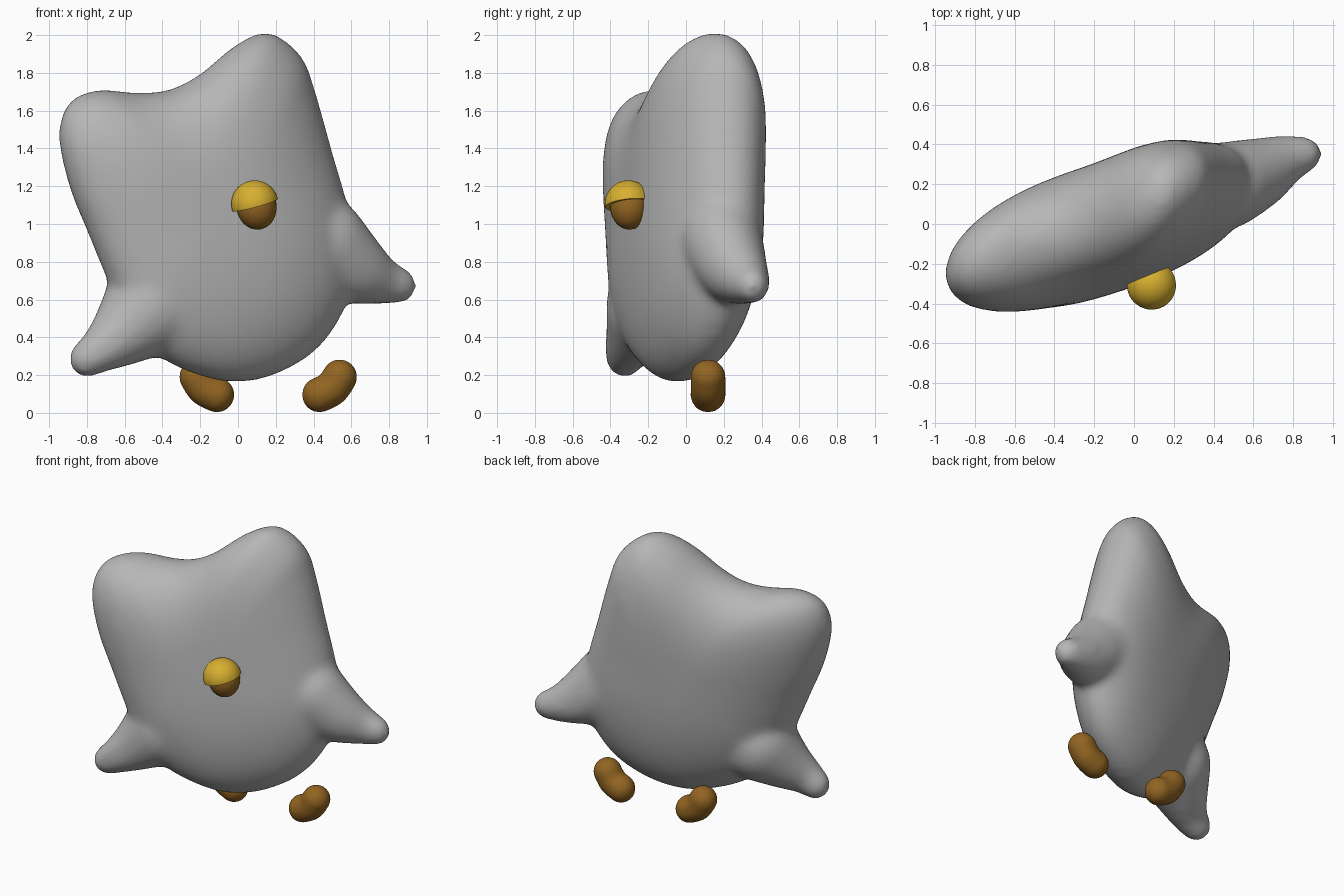
import bpy, bmesh, math
from mathutils import Vector, Matrix

if "Cube" in bpy.data.objects:
    bpy.data.objects.remove(bpy.data.objects["Cube"])


def material(name, rgb):
    m = bpy.data.materials.new(name)
    m.diffuse_color = (*rgb, 1)
    m.use_nodes = True
    m.node_tree.nodes["Principled BSDF"].inputs["Base Color"].default_value = m.diffuse_color
    return m


GREY = material("grey", (0.47, 0.47, 0.47))
YELLOW = material("yellow", (0.68, 0.43, 0.03))
BROWN = material("brown", (0.29, 0.13, 0.016))


def make_object(name, bm, mat, voxel=0, smooth=0):
    bmesh.ops.recalc_face_normals(bm, faces=bm.faces[:])
    for f in bm.faces:
        f.smooth = True
    me = bpy.data.meshes.new(name)
    bm.to_mesh(me)
    bm.free()
    me.materials.append(mat)
    ob = bpy.data.objects.new(name, me)
    bpy.context.collection.objects.link(ob)
    if voxel:
        r = ob.modifiers.new("fuse", 'REMESH')
        r.mode = 'VOXEL'
        r.voxel_size = voxel
        r.use_smooth_shade = True
        s = ob.modifiers.new("soften", 'SMOOTH')
        s.factor = 0.5
        s.iterations = smooth
    return ob


def spline(pts, closed, steps):
    """Catmull-Rom samples through pts."""
    n, out = len(pts), []
    at = (lambda i: pts[i % n]) if closed else (lambda i: pts[max(0, min(n - 1, i))])
    for i in range(n if closed else n - 1):
        a, b, c, d = (Vector(at(i + k)) for k in (-1, 0, 1, 2))
        for s in range(steps):
            t = s / steps
            out.append(0.5 * (2 * b + (c - a) * t + (2 * a - 5 * b + 4 * c - d) * t * t
                              + (3 * b - a - 3 * c + d) * t ** 3))
    if not closed:
        out.append(Vector(pts[-1]))
    return out


def ball_chain(bm, pts, steps=8):
    """Row of overlapping balls; each point is x, y, z, radius, depth factor."""
    for x, y, z, r, d in spline(pts, False, steps):
        bmesh.ops.create_uvsphere(bm, u_segments=24, v_segments=14, radius=r,
                                  matrix=Matrix.Translation((x, y, z)) @ Matrix.Diagonal((1, d, 1, 1)))


# body: front outline (x, z) puffed up around a slanted middle plane
OUTLINE = [(0, .16), (.22, .21), (.43, .345), (.57, .56), (.62, .8), (.585, 1.08), (.495, 1.4),
           (.41, 1.7), (.335, 1.89), (.165, 2.015), (-.01, 1.95), (-.2, 1.795), (-.37, 1.71),
           (-.55, 1.695), (-.74, 1.712), (-.895, 1.645), (-.95, 1.47), (-.895, 1.2), (-.795, .95),
           (-.70, .72), (-.58, .46), (-.4, .285), (-.2, .195)]
centre = Vector((-.1, 1.03))
rim = spline(OUTLINE, True, 5)
bm = bmesh.new()


def puffed(p, h):
    return bm.verts.new((p.x, 0.025 + 0.33 * p.x + 0.08 * (p.y - 1) + h, p.y))


def ring_point(p, phi):
    """The cross-section is fuller (boxier) towards the top."""
    up = max(0, (p - centre).normalized().y)
    r = math.cos(phi) ** (2 / (2.6 + 1.0 * up * up))
    return puffed(centre + (p - centre) * r, 0.33 * math.sin(phi))


ROWS = 24
rings = [[ring_point(p, math.pi * (k / ROWS - 0.5)) for p in rim] for k in range(1, ROWS)]
n = len(rim)
for a, b in zip(rings, rings[1:]):
    for i in range(n):
        j = (i + 1) % n
        bm.faces.new((a[i], a[j], b[j], b[i]))
for ring, h in ((rings[0], -0.33), (rings[-1], 0.33)):
    tip = puffed(centre, h)
    for i in range(n):
        bm.faces.new((ring[i], ring[(i + 1) % n], tip))

# arms, fused into the body
ball_chain(bm, [(.44, .19, .90, .25, .88), (.60, .25, .775, .195, .93), (.74, .315, .705, .132, .98),
                (.85, .35, .675, .098, .95)])
ball_chain(bm, [(-.46, -.17, .56, .26, .98), (-.60, -.245, .43, .18, 1), (-.71, -.305, .345, .127, 1),
                (-.80, -.325, .285, .1, 1)])
make_object("body", bm, GREY, 0.022, 24)

# feet: bent beans mirrored about the line x = 0.16
for side, name in ((1, "right_foot"), (-1, "left_foot")):
    bm = bmesh.new()
    ball_chain(bm, [(.16 + side * dx, .117, z, .093, 1)
                    for dx, z in ((.378, .19), (.337, .13), (.272, .096))], 6)
    make_object(name, bm, BROWN, 0.012, 4)

# upper beak: dome cut flat below and tilted sideways
bm = bmesh.new()
bmesh.ops.create_uvsphere(bm, u_segments=40, v_segments=24, radius=0.125)
bmesh.ops.bisect_plane(bm, geom=bm.verts[:] + bm.edges[:] + bm.faces[:],
                       plane_co=(0, 0, -0.005), plane_no=(0, 0, 1), clear_inner=True)
bmesh.ops.holes_fill(bm, edges=[e for e in bm.edges if e.is_boundary])
cap = make_object("upper_beak", bm, YELLOW)
cap.location = (.089, -.305, 1.106)
cap.rotation_euler = (math.radians(6), math.radians(-15), 0)
bpy.context.view_layer.objects.active = cap
cap.select_set(True)
bpy.ops.object.shade_smooth_by_angle(angle=math.radians(40))

# lower beak: rounded bowl under the dome
bm = bmesh.new()
bmesh.ops.create_uvsphere(bm, u_segments=32, v_segments=20, radius=1)
bmesh.ops.scale(bm, vec=(.106, .102, .125), verts=bm.verts[:])
jaw = make_object("lower_beak", bm, BROWN)
jaw.location = (.098, -.30, 1.095)
jaw.rotation_euler = (0, math.radians(-10), 0)
